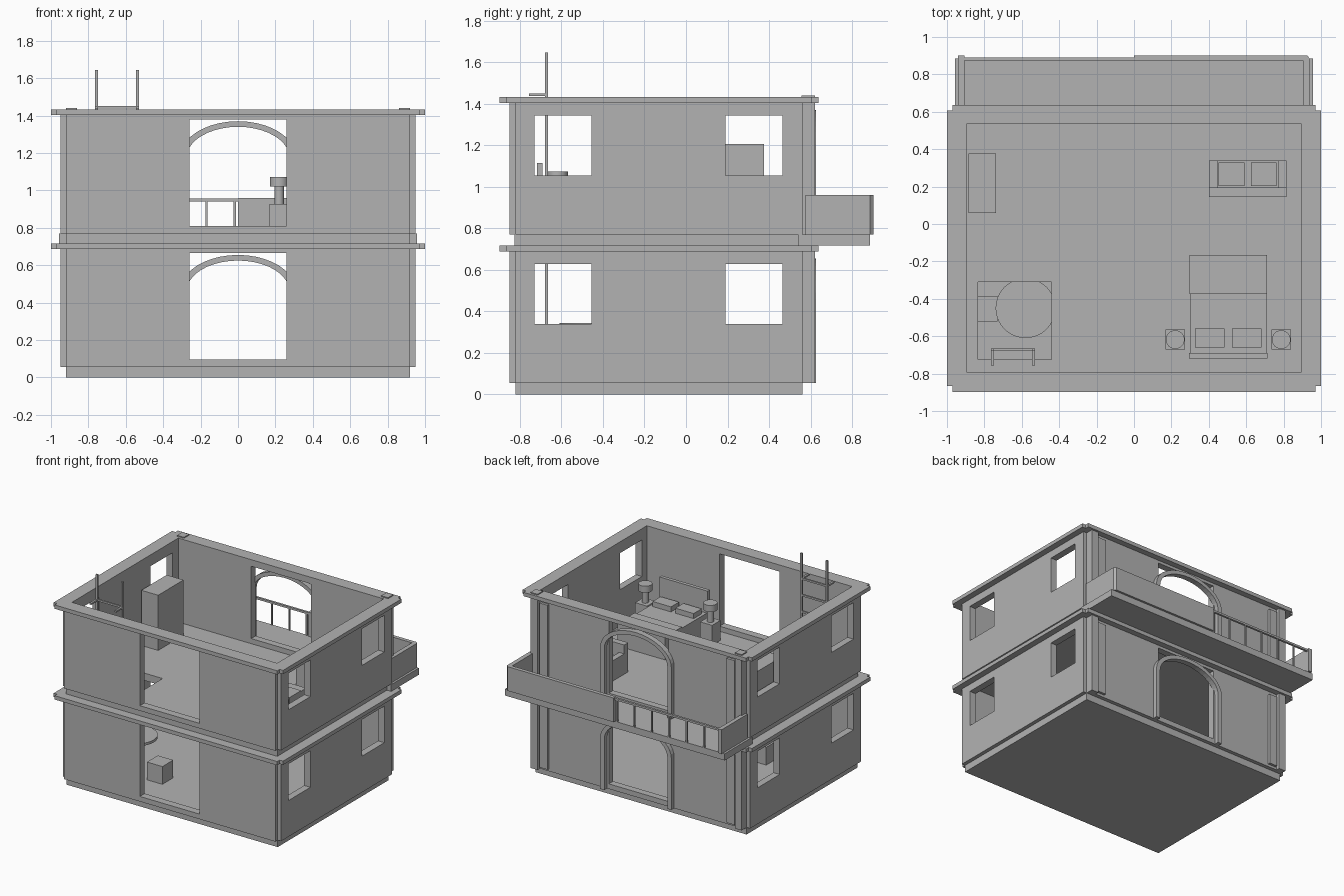
import bpy, bmesh, math

if "Cube" in bpy.data.objects:
    bpy.data.objects.remove(bpy.data.objects["Cube"])

grey = bpy.data.materials.new("plain grey")
grey.use_nodes = True
colour = (0.45, 0.45, 0.45, 1)
grey.diffuse_color = colour
grey.node_tree.nodes["Principled BSDF"].inputs["Base Color"].default_value = colour

FLOOR_STEP = 0.715


def add_object(name, bm):
    bmesh.ops.recalc_face_normals(bm, faces=bm.faces[:])
    mesh = bpy.data.meshes.new(name)
    bm.to_mesh(mesh)
    bm.free()
    mesh.materials.append(grey)
    ob = bpy.data.objects.new(name, mesh)
    bpy.context.collection.objects.link(ob)
    return ob


def prism(name, outline, start, end, axis="z"):
    """Extrude a 2D outline along z, or along y for an upright (x, z) outline."""
    bm = bmesh.new()
    place = (lambda a, b: (a, b, start)) if axis == "z" else (lambda a, b: (a, start, b))
    face = bm.faces.new([bm.verts.new(place(a, b)) for a, b in outline])
    top = bmesh.ops.extrude_face_region(bm, geom=[face])
    step = (0, 0, end - start) if axis == "z" else (0, end - start, 0)
    bmesh.ops.translate(bm, vec=step, verts=[v for v in top["geom"] if isinstance(v, bmesh.types.BMVert)])
    return add_object(name, bm)


def box(name, x0, x1, y0, y1, z0, z1):
    return prism(name, [(x0, y0), (x1, y0), (x1, y1), (x0, y1)], z0, z1)


def cylinder(name, x, y, r, z0, z1, sides=32):
    ring = [(x + r * math.cos(2 * math.pi * i / sides), y + r * math.sin(2 * math.pi * i / sides))
            for i in range(sides)]
    ob = prism(name, ring, z0, z1)
    bpy.context.view_layer.objects.active = ob
    ob.select_set(True)
    bpy.ops.object.shade_smooth_by_angle(angle=math.radians(35))
    ob.select_set(False)
    return ob


def cut(ob, cutters):
    """Subtract the cutter boxes, keep the result and drop the cutters."""
    for c in cutters:
        mod = ob.modifiers.new("cut", "BOOLEAN")
        mod.operation = "DIFFERENCE"
        mod.solver = "EXACT"
        mod.object = c
    graph = bpy.context.evaluated_depsgraph_get()
    graph.update()
    mesh = bpy.data.meshes.new_from_object(ob.evaluated_get(graph))
    ob.modifiers.clear()
    ob.data = mesh
    for c in cutters:
        bpy.data.objects.remove(c)


def notched(x, y0, y1, n):
    """Rectangle with small square notches at its corners."""
    return [(n - x, y0), (x - n, y0), (x - n, y0 + n), (x, y0 + n), (x, y1 - n), (x - n, y1 - n),
            (x - n, y1), (n - x, y1), (n - x, y1 - n), (-x, y1 - n), (-x, y0 + n), (n - x, y0 + n)]


def room_cutter(z0, z1):
    return box("room_cutter", -0.895, 0.895, -0.79, 0.535, z0, z1)


# Floors, with the ladder hatch in the upper one
box("ground_slab", -0.92, 0.92, -0.82, 0.56, 0, 0.055)
upper_slab = box("upper_slab", -0.92, 0.92, -0.825, 0.54, 0.712, 0.77)
cut(upper_slab, [box("hatch_cutter", -0.835, -0.44, -0.725, -0.31, 0.5, 1)])

# Two storeys: walls, cornice, arched back doorway, back wall strips
for storey, dz in (("lower", 0), ("upper", FLOOR_STEP)):
    walls = prism(storey + "_walls", notched(0.95, -0.85, 0.59, 0.03), 0.055 + dz, 0.69 + dz)
    cutters = [room_cutter(dz, 0.8 + dz),
               box("door_cutter", -0.26, 0.26, -1, 1, 0.095 + dz, 0.665 + dz)]
    for y0, y1 in ((-0.73, -0.455), (0.19, 0.465)):
        cutters.append(box("window_cutter", -1.2, 1.2, y0, y1, 0.34 + dz, 0.628 + dz))
    cut(walls, cutters)

    cornice = prism(storey + "_cornice", notched(1, -0.897, 0.637, 0.03), 0.687 + dz, 0.717 + dz)
    cut(cornice, [room_cutter(0.5 + dz, 1 + dz)])

    spring, n = 0.46, 20
    angles = [math.pi * i / n for i in range(n + 1)]
    outer = [(0.31 * math.cos(a), spring + dz + 0.195 * math.sin(a)) for a in angles]
    inner = [(0.275 * math.cos(a), spring + dz + 0.165 * math.sin(a)) for a in reversed(angles)]
    foot = 0.055 + dz
    outline = [(0.31, foot)] + outer + [(-0.31, foot), (-0.275, foot)] + inner + [(0.275, foot)]
    prism(storey + "_door_arch", outline, 0.58, 0.625, "y")

    for side, s in (("left", 1), ("right", -1)):
        xs = sorted((s * 0.78, s * 0.85))
        box(f"{storey}_{side}_wall_strip", *xs, 0.58, 0.61, 0.075 + dz, 0.655 + dz)

# Corner pilasters through both storeys
for side, s in (("left", 1), ("right", -1)):
    xs = sorted((s * 0.86, s * 0.92))
    box(side + "_corner_pilaster", *xs, 0.555, 0.62, 0.055, 1.44)

# Balcony: half solid parapet, half railing
box("balcony_slab", -0.957, 0.957, 0.54, 0.885, 0.717, 0.77)
prism("balcony_parapet", [(0, 0.872), (0.905, 0.872), (0.905, 0.575), (0.94, 0.575), (0.94, 0.885),
                          (0.925, 0.902), (0, 0.902)], 0.77, 0.96)
box("balcony_side_panel", -0.94, -0.907, 0.575, 0.9, 0.77, 0.96)
box("balcony_handrail", -0.92, 0, 0.873, 0.89, 0.94, 0.956)
for i in range(6):
    x = -0.017 - 0.152 * i
    box("baluster", x - 0.006, x + 0.006, 0.876, 0.888, 0.77, 0.945)

# Ladder through the hatch
for x in (-0.757, -0.537):
    box("ladder_rail", x - 0.008, x + 0.008, -0.68, -0.665, 0.055, 1.645)
    box("ladder_hook", x - 0.008, x + 0.008, -0.757, -0.665, 1.437, 1.45)
for i in range(11):
    z = 0.145 + 0.13 * i
    box("ladder_rung", -0.757, -0.537, -0.68, -0.666, z - 0.007, z + 0.007)

# Ground floor table and stools
cylinder("table_top", -0.58, -0.45, 0.16, 0.325, 0.345)
cylinder("table_leg", -0.58, -0.45, 0.025, 0.055, 0.33)
for x in (-0.865, -0.43):
    box("stool", x, x + 0.135, -0.52, -0.385, 0.055, 0.195)

# Bed with headboard, blanket and pillows
box("bed", 0.302, 0.708, -0.69, -0.17, 0.77, 0.94)
box("headboard", 0.295, 0.715, -0.718, -0.69, 0.77, 1.115)
box("blanket", 0.298, 0.712, -0.375, -0.165, 0.8, 0.948)
box("blanket_fold", 0.298, 0.712, -0.375, -0.23, 0.93, 0.953)
for x in (0.325, 0.523):
    box("pillow", x, x + 0.16, -0.66, -0.56, 0.94, 0.98)

# Nightstands with lamps
for x in (0.22, 0.787):
    box("nightstand", x - 0.052, x + 0.052, -0.67, -0.565, 0.77, 0.927)
    cylinder("lamp_stem", x, -0.618, 0.025, 0.927, 1.02, 16)
    cylinder("lamp_shade", x, -0.618, 0.05, 1.02, 1.073, 24)

# Wardrobe and sofa
box("wardrobe", -0.885, -0.738, 0.06, 0.376, 0.77, 1.205)
box("sofa_seat", 0.402, 0.815, 0.145, 0.34, 0.77, 0.87)
box("sofa_back", 0.402, 0.815, 0.145, 0.195, 0.87, 1.0)
for x in (0.402, 0.77):
    box("sofa_arm", x, x + 0.045, 0.195, 0.34, 0.87, 0.93)
for x in (0.453, 0.625):
    box("sofa_cushion", x, x + 0.137, 0.203, 0.33, 0.87, 0.9)
